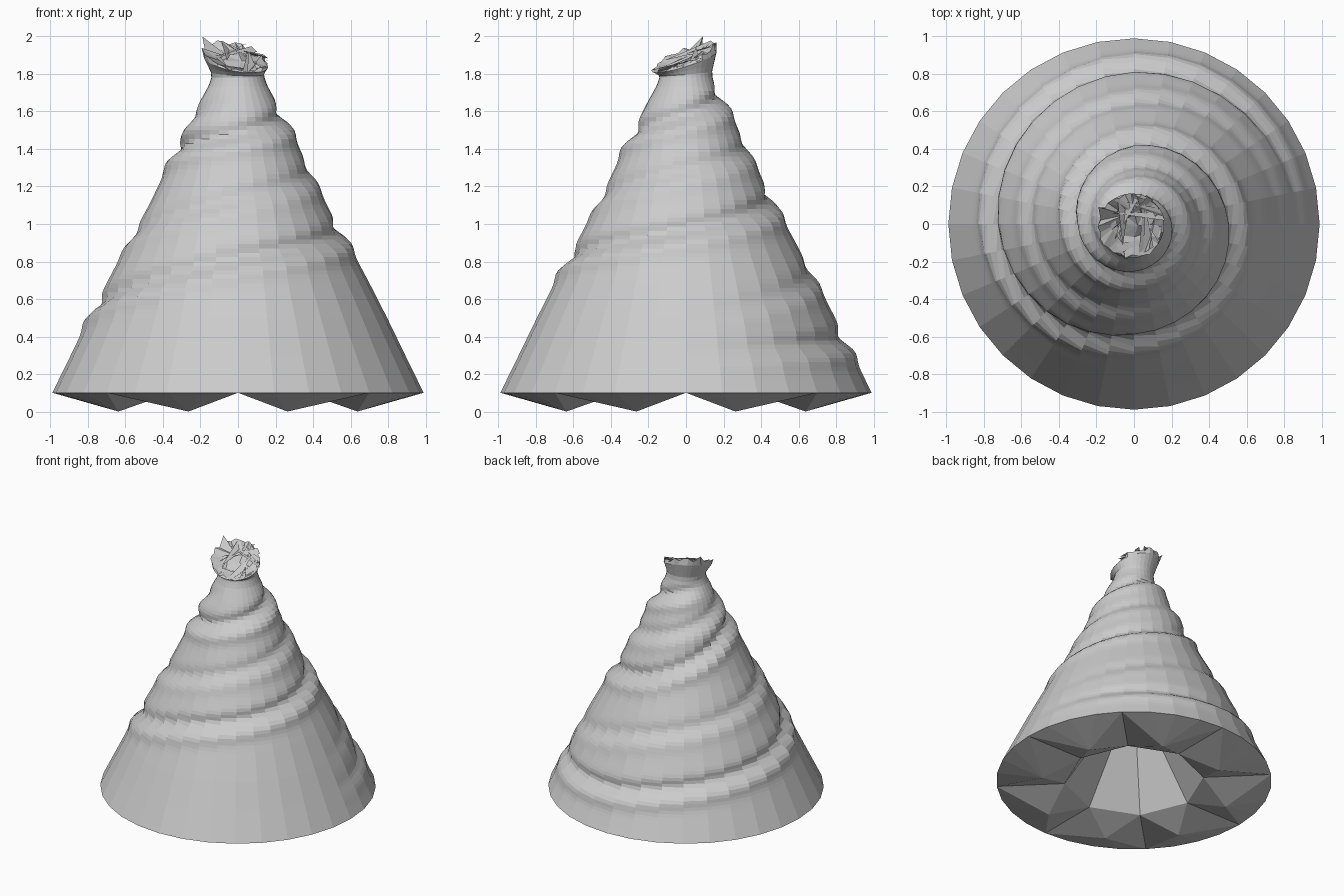
import bpy
import bmesh
import math
import random
from mathutils import Vector

random.seed(4)
cube = bpy.data.objects.get("Cube")
if cube:
    bpy.data.objects.remove(cube, do_unlink=True)

SIDES = 32
ROWS = 72
BASE_Z, NECK_Z = 0.1, 1.78

grey = bpy.data.materials.new("light grey")
grey.use_nodes = True
grey.diffuse_color = (0.6, 0.6, 0.6, 1)
grey.node_tree.nodes["Principled BSDF"].inputs["Base Color"].default_value = (0.6, 0.6, 0.6, 1)


def finish(bm, name, recalc=True):
    """Turn a bmesh into a named, flat shaded object."""
    if recalc:
        bmesh.ops.recalc_face_normals(bm, faces=bm.faces)
    mesh = bpy.data.meshes.new(name)
    bm.to_mesh(mesh)
    bm.free()
    mesh.materials.append(grey)
    obj = bpy.data.objects.new(name, mesh)
    bpy.context.collection.objects.link(obj)
    return obj


def lerp_table(table, x):
    """Piecewise linear lookup in a list of (x, y) pairs."""
    if x <= table[0][0]:
        return table[0][1]
    for (x0, y0), (x1, y1) in zip(table, table[1:]):
        if x <= x1:
            return y0 + (y1 - y0) * (x - x0) / (x1 - x0)
    return table[-1][1]


def polar(r, a, z):
    return Vector((r * math.cos(a), r * math.sin(a), z))


def bridge(bm, low, high):
    n = len(low)
    for i in range(n):
        j = (i + 1) % n
        bm.faces.new((low[i], low[j], high[j], high[i]))


# Mean outline of the skirt, as (height, radius)
profile = [(0.1, 0.99), (0.3, 0.892), (0.5, 0.795), (0.7, 0.693), (0.9, 0.585),
           (1.1, 0.475), (1.3, 0.378), (1.5, 0.282), (1.65, 0.205), (1.74, 0.155), (1.78, 0.142)]

# Two winding ledges: heights at each quarter turn, with first quarter and depth
ledges = [
    (0, (0.27, 0.35, 0.52, 0.78, 0.93, 1.1, 1.36, 1.44, 1.54, 1.65, 1.72), 0.034),
    (0, (0.45, 0.72, 0.9, 1.1, 1.25, 1.38, 1.52, 1.65), 0.018),
]


def ledge_offset(angle, z):
    """Bulge just below each ledge and hollow just above it."""
    total = 0.0
    for first, heights, depth in ledges:
        table = [(first + i, h) for i, h in enumerate(heights)]
        last = table[-1][0]
        turn = angle / (math.pi / 2)
        while turn <= last:
            if turn >= first:
                d = z - lerp_table(table, turn)
                fade = min(1, (turn - first) * 1.5, (last - turn) * 1.5)
                total -= fade * depth * math.exp(-((d - 0.045) / 0.045) ** 2)
                total += fade * depth * 0.6 * math.exp(-((d + 0.035) / 0.05) ** 2)
            turn += 4
    return total * min(1, (z - BASE_Z) / 0.1) * min(1, (NECK_Z - z) / 0.1)


# Skirt: faceted cone with winding ledges
angles = [math.tau * i / SIDES for i in range(SIDES)]
bm = bmesh.new()
rings = []
for row in range(ROWS + 1):
    z = BASE_Z + (NECK_Z - BASE_Z) * row / ROWS
    rings.append([bm.verts.new(polar(lerp_table(profile, z) + ledge_offset(a, z), a, z))
                  for a in angles])
for low, high in zip(rings, rings[1:]):
    bridge(bm, low, high)

# Underside: eight drooping points around a hollow eight sided cone
rim = rings[0]
step = SIDES // 8
inner = [bm.verts.new(polar(0.5, math.tau * k / 8, BASE_Z)) for k in range(8)]
tips = [bm.verts.new(polar(0.69, math.tau * (k + 0.5) / 8, 0)) for k in range(8)]
apex = bm.verts.new((0, 0, 0.85))
for k in range(8):
    n = (k + 1) % 8
    for s in range(step):
        i = k * step + s
        bm.faces.new((rim[(i + 1) % SIDES], rim[i], tips[k]))
    bm.faces.new((rim[k * step], inner[k], tips[k]))
    bm.faces.new((inner[n], rim[n * step], tips[k]))
    bm.faces.new((inner[k], inner[n], tips[k]))
    bm.faces.new((inner[n], inner[k], apex))
finish(bm, "skirt", recalc=False)


def crown_top(x, y):
    """Tilted height of the torn top edge."""
    return 1.895 - 0.22 * x + 0.4 * y


# Crown: flared neck with a torn, tilted edge
bm = bmesh.new()
neck = []
for t, r in ((0, 0.142), (0.2, 0.142), (0.45, 0.155), (0.75, 0.172), (1, 0.17)):
    ring = []
    for i, a in enumerate(angles):
        p = polar(r, a, 0) + Vector((-0.015, -0.012, 0)) * t
        top = crown_top(p.x, p.y)
        if t == 1:
            p *= 1 + random.uniform(-0.1, 0.06)
            top += random.uniform(-0.015, 0.012)
        p.z = NECK_Z + (top - NECK_Z) * t
        ring.append(bm.verts.new(p))
    neck.append(ring)
for low, high in zip(neck, neck[1:]):
    bridge(bm, low, high)

# Corner drawn up into the highest point
edge = neck[-1]
peak = edge[SIDES * 7 // 16]
peak.co = Vector((-0.19, 0.09, 2.0))

# Crumpled closing surface inside the edge
mids = [bm.verts.new(polar(random.uniform(0.06, 0.1), a, 0)) for a in angles[::4]]
for v in mids:
    v.co.z = crown_top(v.co.x, v.co.y) - random.uniform(0.0, 0.05)
centre = bm.verts.new((0.02, -0.01, 1.87))
for k, v in enumerate(mids):
    w = mids[(k + 1) % len(mids)]
    for s in range(4):
        i = k * 4 + s
        bm.faces.new((edge[i], edge[(i + 1) % SIDES], v))
    bm.faces.new((v, edge[(k * 4 + 4) % SIDES], w))
    bm.faces.new((v, w, centre))
finish(bm, "crown")

# Shards: thin torn triangles lying across the crown
bm = bmesh.new()
for k in range(14):
    a = random.uniform(0, math.tau)
    corners = []
    for turn, r in ((0, 0.165), (random.uniform(0.2, 0.5), 0.16), (random.uniform(1.5, 2.6), 0.13)):
        p = polar(r, a + turn, 0)
        p.z = crown_top(p.x, p.y) + random.uniform(-0.03, 0.012)
        corners.append(bm.verts.new(p))
    bm.faces.new(corners)
finish(bm, "crown_shards")
